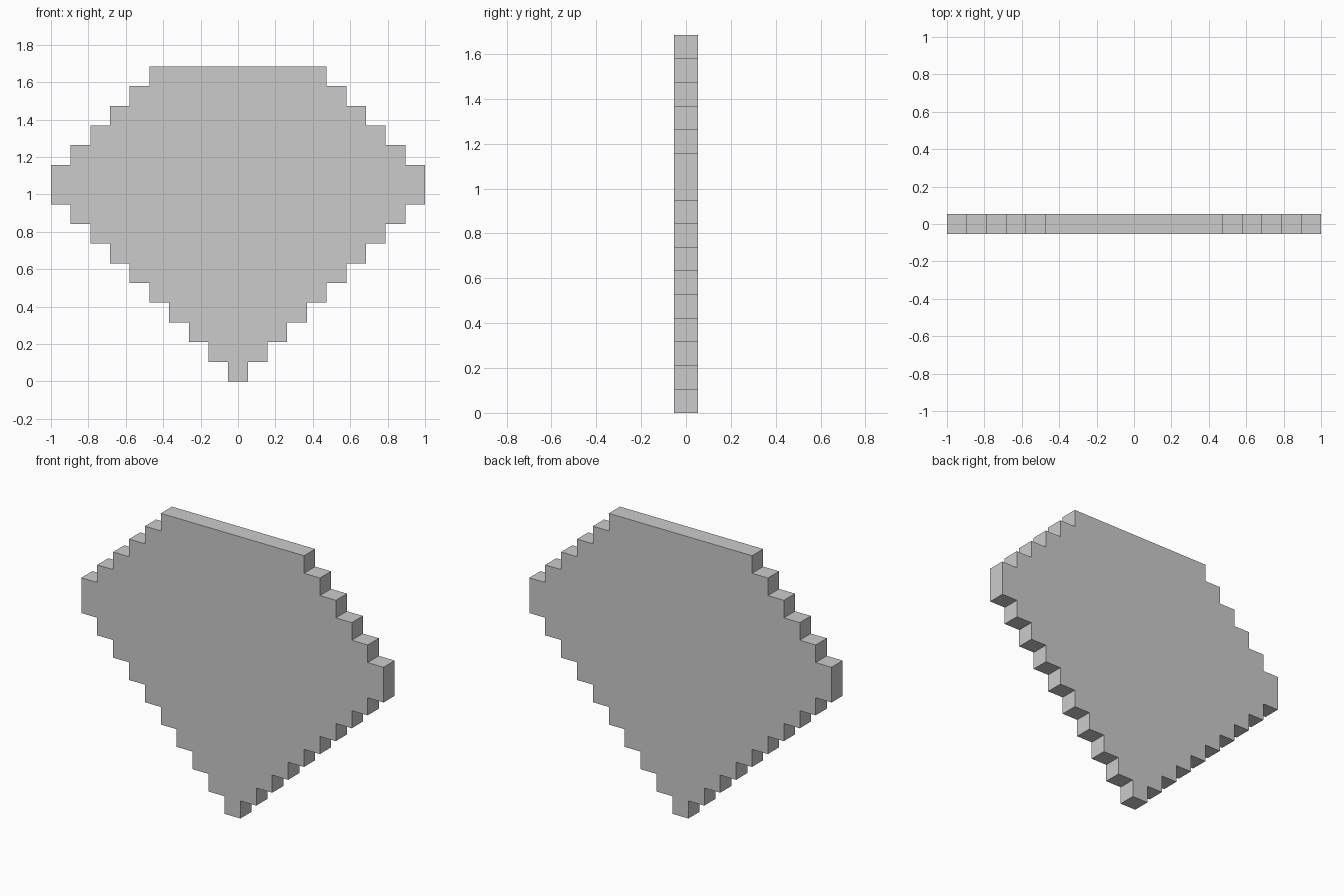
import bpy, bmesh

if "Cube" in bpy.data.objects:
    bpy.data.objects.remove(bpy.data.objects["Cube"])

U = 2 / 19  # one pixel: the gem is 19 pixels wide and 16 tall

# Pixel width of each row, bottom to top: tip widening to the girdle, then the crown
widths = list(range(1, 20, 2)) + list(range(19, 8, -2))

# Stepped right-hand outline, mirrored to close the silhouette
right = []
for row, w in enumerate(widths):
    for z in (row, row + 1):
        p = (w / 2 * U, z * U)
        if len(right) > 1 and right[-1][0] == right[-2][0] == p[0]:
            right[-1] = p  # merge equal neighbouring rows into one side
        elif not right or p != right[-1]:
            right.append(p)
outline = right + [(-x, z) for x, z in reversed(right)]

# Extrude the silhouette one pixel deep
bm = bmesh.new()
face = bm.faces.new([bm.verts.new((x, -U / 2, z)) for x, z in outline])
ext = bmesh.ops.extrude_face_region(bm, geom=[face], use_keep_orig=True)
bmesh.ops.translate(bm, vec=(0, U, 0),
                    verts=[g for g in ext["geom"] if isinstance(g, bmesh.types.BMVert)])
bmesh.ops.recalc_face_normals(bm, faces=bm.faces[:])

mesh = bpy.data.meshes.new("pixel_gem")
bm.to_mesh(mesh)
bm.free()
bpy.context.collection.objects.link(bpy.data.objects.new("pixel_gem", mesh))
